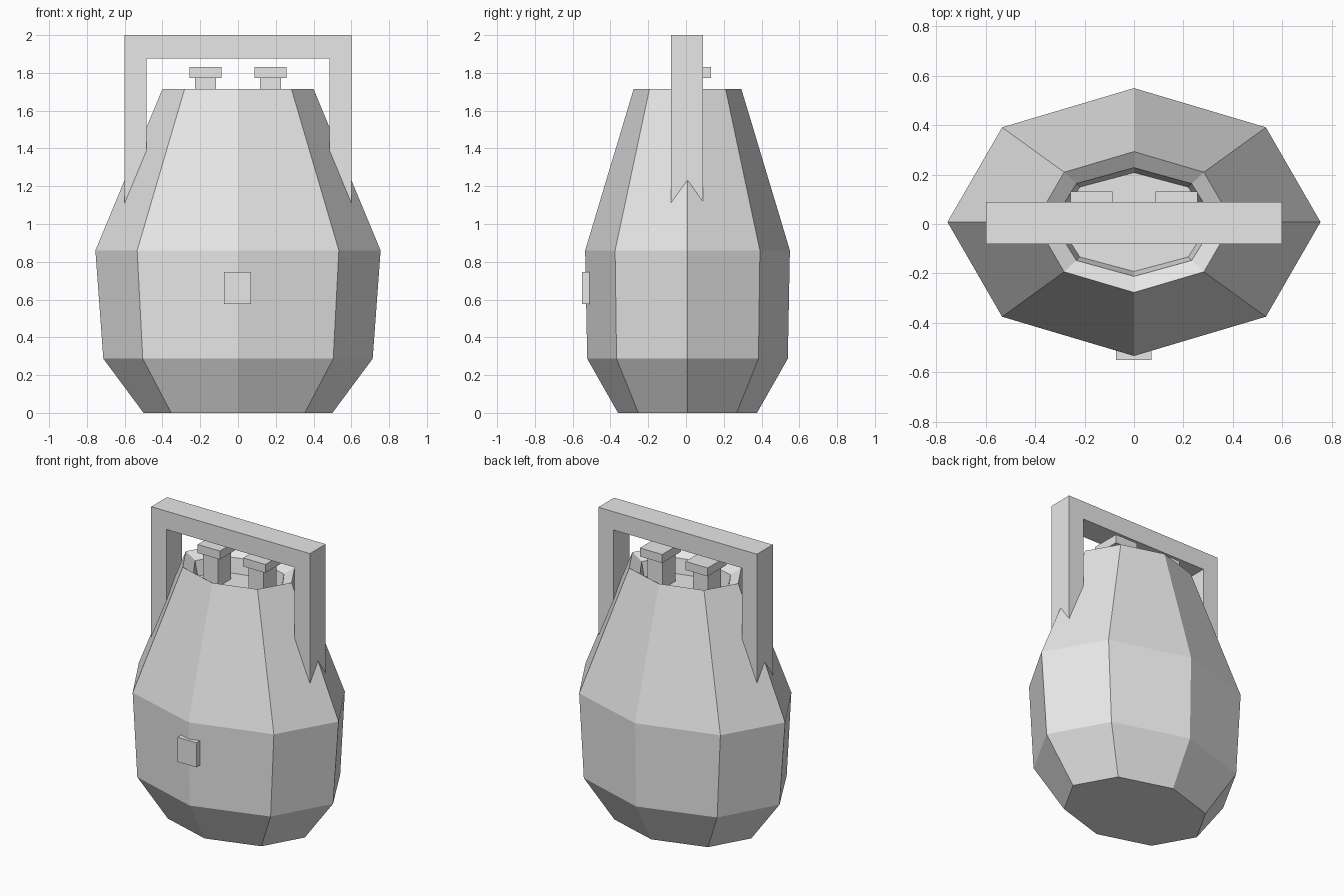
import bpy, bmesh, math

if "Cube" in bpy.data.objects:
    bpy.data.objects.remove(bpy.data.objects["Cube"])

# One plain grey for the whole model
grey = bpy.data.materials.new("light_grey")
grey.diffuse_color = (0.8, 0.8, 0.8, 1.0)
grey.use_nodes = True
grey.node_tree.nodes["Principled BSDF"].inputs["Base Color"].default_value = grey.diffuse_color


def make_object(name, bm):
    bmesh.ops.recalc_face_normals(bm, faces=bm.faces)
    mesh = bpy.data.meshes.new(name)
    bm.to_mesh(mesh)
    bm.free()
    mesh.materials.append(grey)
    obj = bpy.data.objects.new(name, mesh)
    bpy.context.collection.objects.link(obj)
    return obj


def box(name, lo, hi):
    bm = bmesh.new()
    bmesh.ops.create_cube(bm, size=1.0)
    for v in bm.verts:
        v.co = [hi[i] if v.co[i] > 0 else lo[i] for i in range(3)]
    return make_object(name, bm)


def lofted_body(name, rings, sides=8, y_centre=0.008):
    """Join elliptical rings (x radius, y radius, z) and cap both ends."""
    bm = bmesh.new()
    loops = []
    for rx, ry, z in rings:
        angles = [2 * math.pi * i / sides for i in range(sides)]
        loops.append([bm.verts.new((rx * math.cos(a), y_centre + ry * math.sin(a), z))
                      for a in angles])
    for a, b in zip(loops, loops[1:]):
        for i in range(sides):
            j = (i + 1) % sides
            bm.faces.new((a[i], a[j], b[j], b[i]))
    bm.faces.new(loops[0][::-1])
    bm.faces.new(loops[-1])
    return make_object(name, bm)


# Eight-sided body with a recessed top
lofted_body("body", [
    (0.50, 0.368, 0.0),
    (0.713, 0.531, 0.287),
    (0.755, 0.542, 0.86),
    (0.40, 0.285, 1.715),
    (0.33, 0.22, 1.67),
    (0.31, 0.20, 1.57),
])

# Handle: arch profile in the front plane, extruded in depth
bm = bmesh.new()
arch = [(-0.6, 1.08), (-0.6, 2.0), (0.6, 2.0), (0.6, 1.08),
        (0.485, 1.08), (0.485, 1.875), (-0.485, 1.875), (-0.485, 1.08)]
face = bm.faces.new([bm.verts.new((x, -0.08, z)) for x, z in arch])
extruded = bmesh.ops.extrude_face_region(bm, geom=[face])
bmesh.ops.translate(bm, vec=(0, 0.17, 0),
                    verts=[g for g in extruded["geom"] if isinstance(g, bmesh.types.BMVert)])
make_object("handle", bm)

# Pair of buttons standing in the recess
for side, x in (("left", -0.172), ("right", 0.172)):
    box(side + "_button_post", (x - 0.056, -0.05, 1.56), (x + 0.056, 0.09, 1.775))
    box(side + "_button_cap", (x - 0.084, -0.07, 1.772), (x + 0.084, 0.132, 1.83))

# Small plate on the front
box("front_plate", (-0.073, -0.55, 0.577), (0.07, -0.51, 0.745))
